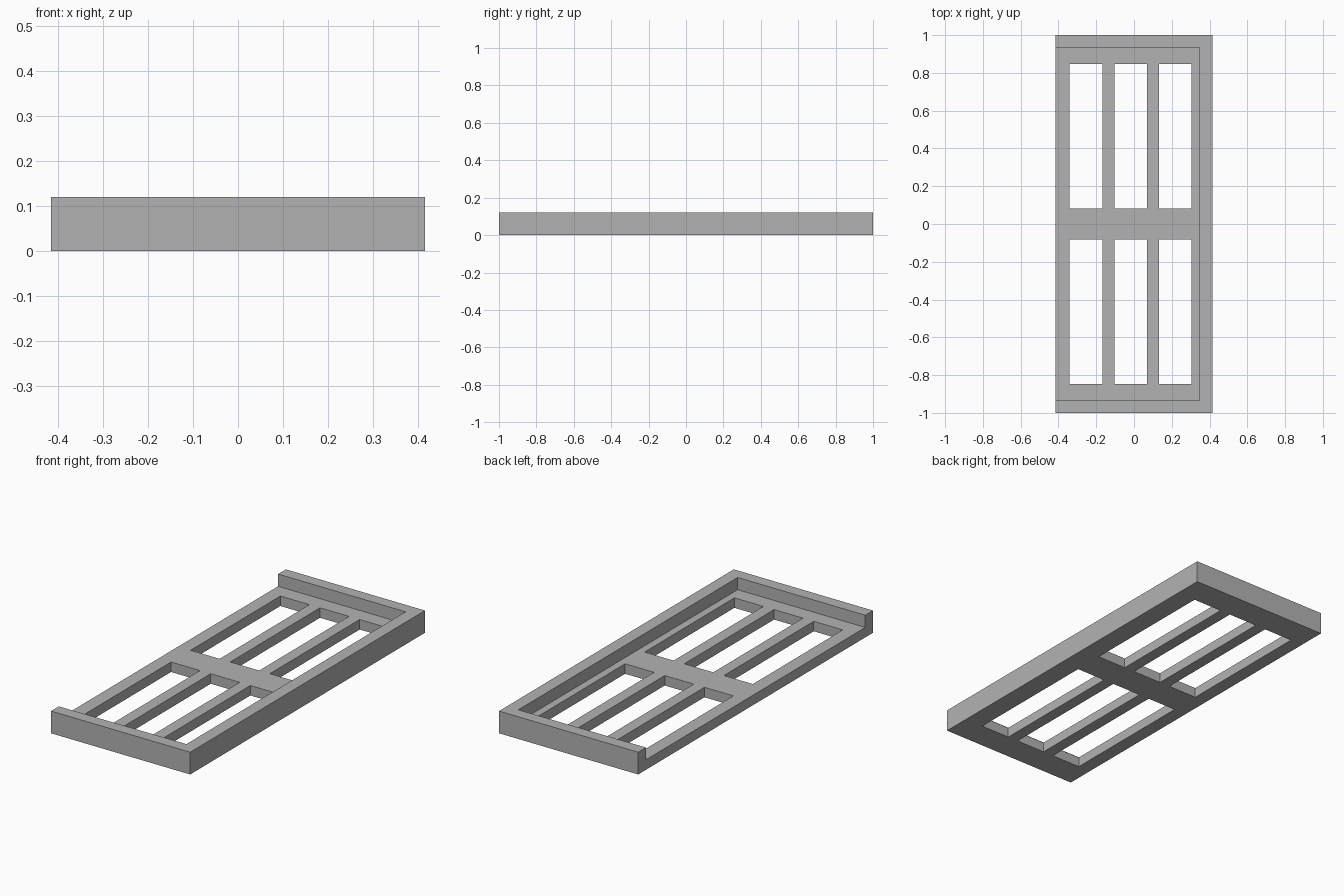
import bpy
import bmesh
import math

cube = bpy.data.objects.get("Cube")
if cube:
    bpy.data.objects.remove(cube, do_unlink=True)

HALF_X, HALF_Y = 0.415, 1.0
FLOOR, HEIGHT = 0.054, 0.12
RIM_X, RIM_Y = 0.346, 0.934
SLOT_X, SLOT_W, PITCH = -0.341, 0.173, 0.2365
SLOT_Y = (0.083, 0.848)

grey = bpy.data.materials.new("plain_grey")
grey.use_nodes = True
colour = (0.45, 0.45, 0.45, 1)
grey.diffuse_color = colour
grey.node_tree.nodes["Principled BSDF"].inputs["Base Color"].default_value = colour

# Grid lines that bound the slots and the raised rim
slots = [(SLOT_X + i * PITCH, SLOT_X + i * PITCH + SLOT_W) for i in range(3)]
xs = [-HALF_X] + [x for pair in slots for x in pair] + [RIM_X, HALF_X]
ys = sorted(s * y for s in (-1, 1) for y in (*SLOT_Y, RIM_Y, HALF_Y))


def is_slot(x, y):
    return SLOT_Y[0] < abs(y) < SLOT_Y[1] and any(a < x < b for a, b in slots)


def is_rim(x, y):
    return x > RIM_X or abs(y) > RIM_Y


def raise_faces(bm, faces, amount):
    """Extrude faces upward and return the new top faces."""
    result = bmesh.ops.extrude_face_region(bm, geom=faces)["geom"]
    verts = [g for g in result if isinstance(g, bmesh.types.BMVert)]
    bmesh.ops.translate(bm, verts=verts, vec=(0, 0, amount))
    return [g for g in result if isinstance(g, bmesh.types.BMFace)]


# Flat sheet with the slots left open
bm = bmesh.new()
grid = [[bm.verts.new((x, y, 0)) for y in ys] for x in xs]
sheet = []
for i in range(len(xs) - 1):
    for j in range(len(ys) - 1):
        if not is_slot((xs[i] + xs[i + 1]) / 2, (ys[j] + ys[j + 1]) / 2):
            sheet.append(bm.faces.new((grid[i][j], grid[i + 1][j],
                                       grid[i + 1][j + 1], grid[i][j + 1])))
bmesh.ops.delete(bm, geom=[v for v in bm.verts if not v.link_faces], context='VERTS')

# Keep a copy of the sheet as the underside, then raise floor and rim
bmesh.ops.duplicate(bm, geom=sheet)
top = raise_faces(bm, sheet, FLOOR)
bmesh.ops.delete(bm, geom=[f for f in sheet if f.is_valid], context='FACES')
rim = [f for f in top if is_rim(*f.calc_center_median().xy)]
raise_faces(bm, rim, HEIGHT - FLOOR)
bmesh.ops.delete(bm, geom=[f for f in rim if f.is_valid], context='FACES')

# Join the underside and merge coplanar faces
bmesh.ops.remove_doubles(bm, verts=bm.verts, dist=0.0001)
bmesh.ops.recalc_face_normals(bm, faces=bm.faces)
bmesh.ops.dissolve_limit(bm, angle_limit=math.radians(1),
                         verts=bm.verts, edges=bm.edges)

mesh = bpy.data.meshes.new("slotted_tray")
bm.to_mesh(mesh)
bm.free()
mesh.materials.append(grey)
tray = bpy.data.objects.new("slotted_tray", mesh)
bpy.context.collection.objects.link(tray)
